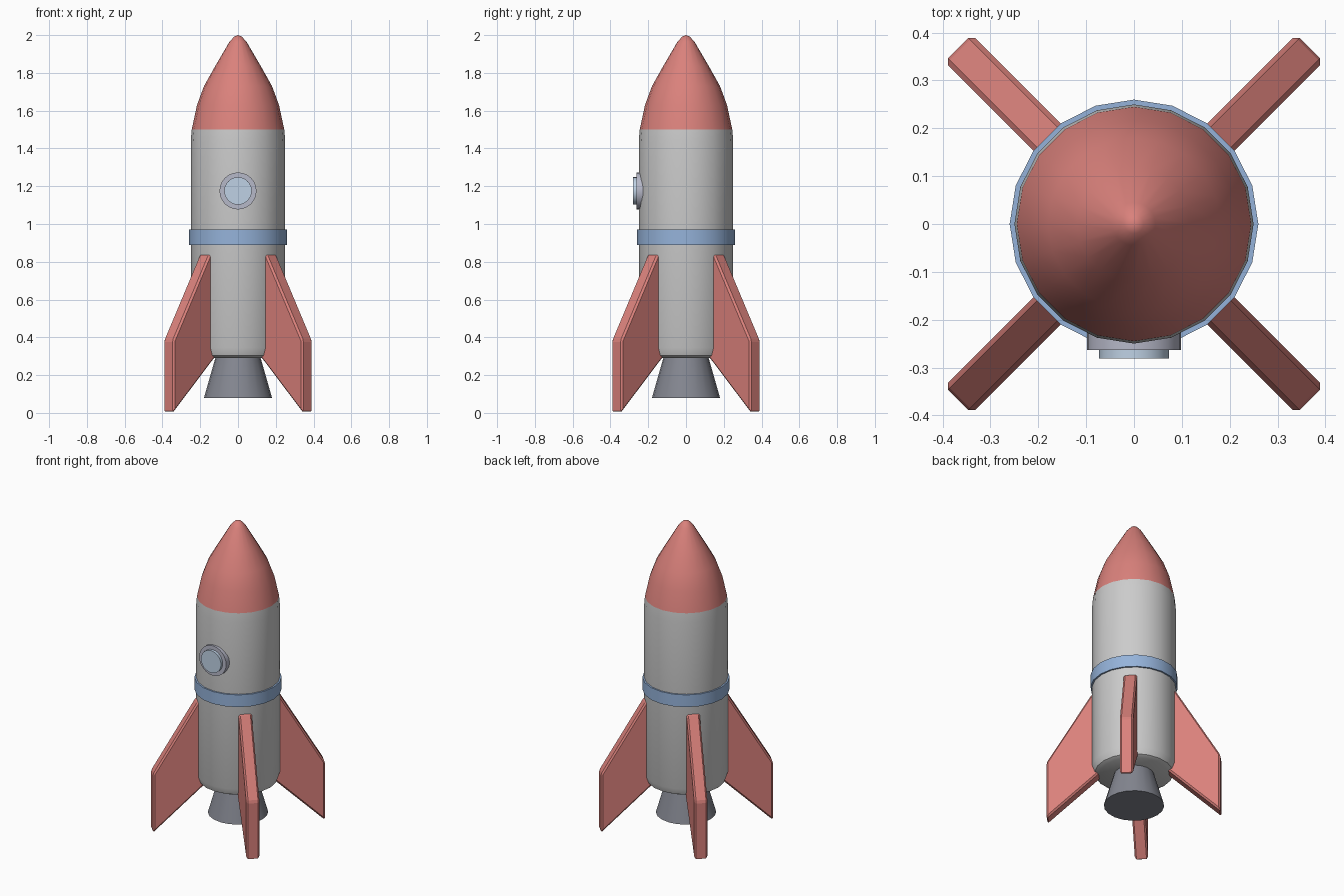
import bpy, bmesh, math
from mathutils import Matrix

if "Cube" in bpy.data.objects:
    bpy.data.objects.remove(bpy.data.objects["Cube"])


def material(name, rgb):
    m = bpy.data.materials.new(name)
    m.diffuse_color = (*rgb, 1)
    m.use_nodes = True
    m.node_tree.nodes["Principled BSDF"].inputs["Base Color"].default_value = m.diffuse_color
    return m


RED = material("red", (0.70, 0.22, 0.20))
BLUE = material("blue", (0.30, 0.45, 0.70))
DARK = material("dark_metal", (0.23, 0.24, 0.28))
RIM = material("rim_metal", (0.47, 0.48, 0.58))
GLASS = material("glass", (0.52, 0.64, 0.78))


def finish(name, bm, mat=None, smooth=True):
    bmesh.ops.recalc_face_normals(bm, faces=bm.faces)
    mesh = bpy.data.meshes.new(name)
    bm.to_mesh(mesh)
    bm.free()
    ob = bpy.data.objects.new(name, mesh)
    bpy.context.collection.objects.link(ob)
    if mat:
        mesh.materials.append(mat)
    if smooth:
        bpy.ops.object.select_all(action='DESELECT')
        ob.select_set(True)
        bpy.context.view_layer.objects.active = ob
        bpy.ops.object.shade_smooth_by_angle(angle=math.radians(30))
    return ob


def lathe(name, profile, mat=None, sides=20, matrix=Matrix()):
    """Revolve (radius, z) points around z and cap the open ends."""
    bm = bmesh.new()
    rings = []
    for r, z in profile:
        if r == 0:
            rings.append([bm.verts.new((0, 0, z))] * sides)
        else:
            angles = [2 * math.pi * i / sides for i in range(sides)]
            rings.append([bm.verts.new((r * math.cos(a), r * math.sin(a), z)) for a in angles])
    for low, high in zip(rings, rings[1:]):
        for i in range(sides):
            j = (i + 1) % sides
            quad = (low[i], low[j], high[j], high[i])
            bm.faces.new(list(dict.fromkeys(quad)))
    for ring in (rings[0], rings[-1]):
        if len(set(ring)) > 1:
            bm.faces.new(ring)
    bm.transform(matrix)
    return finish(name, bm, mat)


# Hull, nose cone, belt and engine nozzle
lathe("body", [(0.21, 0.29), (0.235, 0.303), (0.25, 0.345), (0.25, 1.44), (0.245, 1.5)])
lathe("nose_cone", [(0.245, 1.5), (0.217, 1.63), (0.18, 1.73), (0.12, 1.837),
                    (0.045, 1.965), (0.02, 1.992), (0, 2.0)], RED)
lathe("belt", [(0.26, 0.89), (0.26, 0.97)], BLUE)
lathe("nozzle", [(0.18, 0.08), (0.117, 0.30)], DARK)

# Porthole on the front
facing = Matrix.Translation((0, 0, 1.175)) @ Matrix.Rotation(math.pi / 2, 4, 'X')
lathe("window_frame", [(0.098, 0.2), (0.098, 0.263)], RIM, 24, facing)
lathe("window_glass", [(0.073, 0.22), (0.073, 0.281)], GLASS, 24, facing)

# Four fins on the diagonals
FIN = [(0.20, 0.84), (0.25, 0.84), (0.52, 0.385), (0.52, 0.0), (0.20, 0.30)]
for k in range(4):
    bm = bmesh.new()
    face = bm.faces.new([bm.verts.new((r, -0.04, z)) for r, z in FIN])
    ext = bmesh.ops.extrude_face_region(bm, geom=[face], use_keep_orig=True)
    moved = [v for v in ext["geom"] if isinstance(v, bmesh.types.BMVert)]
    bmesh.ops.translate(bm, verts=moved, vec=(0, 0.08, 0))
    bm.transform(Matrix.Rotation(math.radians(45 + 90 * k), 4, 'Z'))
    fin = finish(f"fin_{k + 1}", bm, RED, smooth=False)
    bevel = fin.modifiers.new("soft_edges", 'BEVEL')
    bevel.width = 0.01
    bevel.segments = 1
